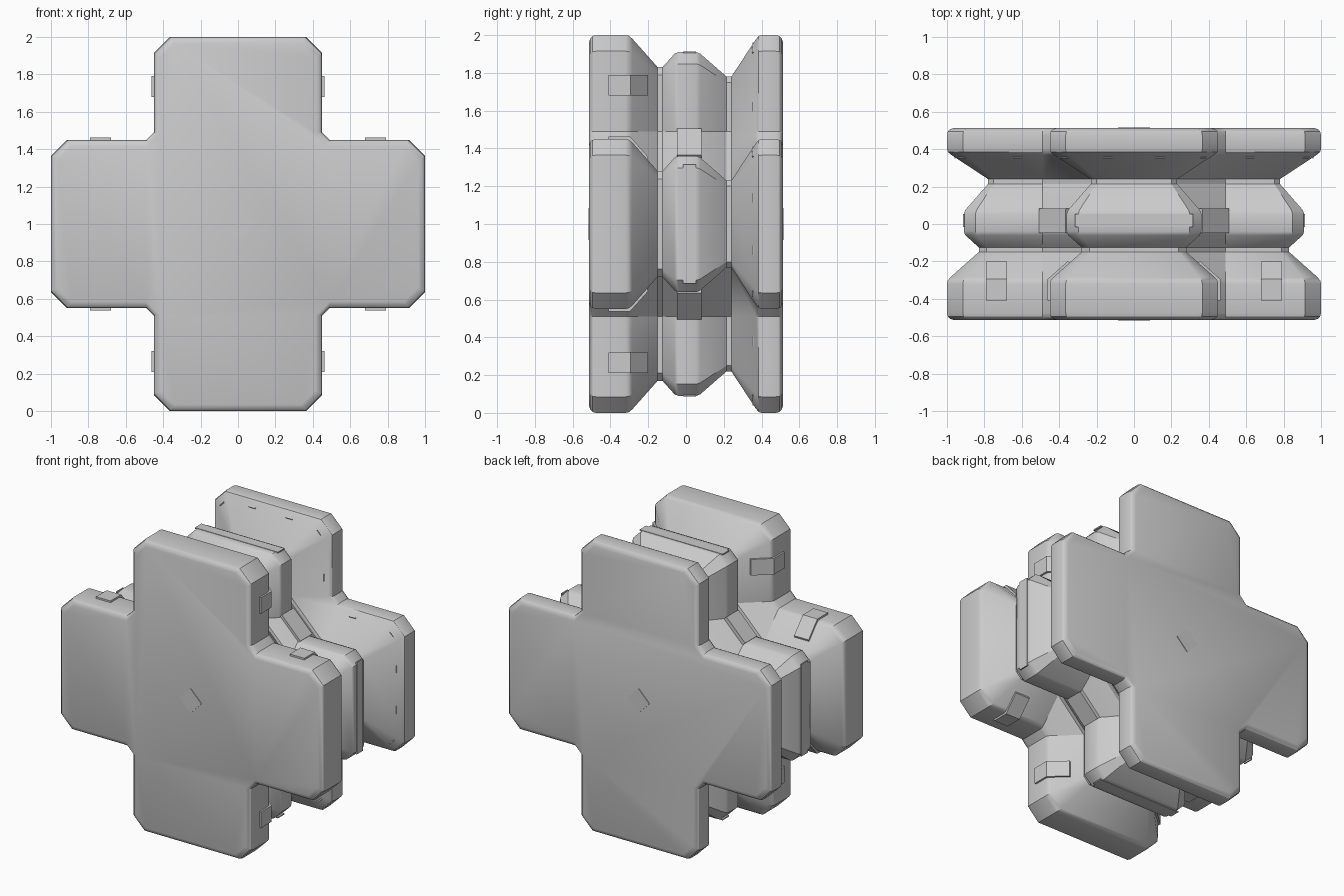
import bpy, bmesh
from math import pi
from mathutils import Matrix, Vector

cube = bpy.data.objects.get("Cube")
if cube:
    bpy.data.objects.remove(cube, do_unlink=True)

# One plain grey for everything
grey = bpy.data.materials.new("light_grey")
grey.use_nodes = True
color = (0.6, 0.6, 0.6, 1)
grey.diffuse_color = color
bsdf = grey.node_tree.nodes["Principled BSDF"]
bsdf.inputs["Base Color"].default_value = color
bsdf.inputs["Roughness"].default_value = 0.6


def finish(name, bm, smooth=False):
    bmesh.ops.recalc_face_normals(bm, faces=bm.faces)
    mesh = bpy.data.meshes.new(name)
    bm.to_mesh(mesh)
    bm.free()
    mesh.materials.append(grey)
    ob = bpy.data.objects.new(name, mesh)
    bpy.context.collection.objects.link(ob)
    if smooth:
        bpy.ops.object.select_all(action='DESELECT')
        bpy.context.view_layer.objects.active = ob
        ob.select_set(True)
        bpy.ops.object.shade_smooth_by_angle(angle=pi / 6)
    return ob


def arm(k):
    """Frame of one arm: the upright arm turned in quarter steps."""
    return Matrix.Translation((0, 0, 1)) @ Matrix.Rotation(k * pi / 2, 4, 'Y')


def loft(bm, rings, caps=True):
    loops = [[bm.verts.new(p) for p in ring] for ring in rings]
    for a, b in zip(loops, loops[1:]):
        for i in range(len(a)):
            j = (i + 1) % len(a)
            bm.faces.new((a[i], a[j], b[j], b[i]))
    if caps:
        bm.faces.new(loops[0])
        bm.faces.new(loops[-1])


def plate(name, frame, center, along, normal, size):
    """Thin box: length, width and thickness along its own axes."""
    t, n = Vector(along).normalized(), Vector(normal).normalized()
    axes = Matrix((t, n.cross(t), n)).transposed().to_4x4()
    bm = bmesh.new()
    bmesh.ops.create_cube(bm, size=1, matrix=frame @ Matrix.Translation(center)
                          @ axes @ Matrix.Diagonal((*size, 1)))
    return finish(name, bm)


# Grooved cross body: one chamfered cross outline, inset along its depth
def cross(y, d):
    h, e, c = 0.45 - d, 1 - d, 0.085 - 0.25 * d
    quarter = [(-h, 0.49), (-h, e - c), (c - h, e), (h - c, e), (h, e - c), (h, 0.49)]
    return [arm(k) @ Vector((x, y, z)) for k in range(4) for x, z in quarter]


depth_inset = [
    (-0.513, 0.035), (-0.507, 0.017), (-0.495, 0.005), (-0.475, 0),
    (-0.32, 0), (-0.303, 0.004), (-0.285, 0.018), (-0.15, 0.17), (-0.125, 0.17),
    (-0.06, 0.098), (-0.04, 0.09), (0.055, 0.09), (0.075, 0.098),
    (0.215, 0.22), (0.24, 0.22), (0.37, 0.022), (0.385, 0.005), (0.4, 0),
    (0.475, 0), (0.495, 0.005), (0.507, 0.017), (0.513, 0.035)]
bm = bmesh.new()
loft(bm, [cross(y, d) for y, d in depth_inset])
finish("cross_body", bm, smooth=True)

# Raised pads folded over the front rim, as (depth, outward) profile
pad_profile = [(-0.41, -0.01), (-0.41, 0.012), (-0.295, 0.012), (-0.2, -0.095),
               (-0.21, -0.12), (-0.305, -0.01)]

for k in range(4):
    frame = arm(k)
    for side in (-1, 1):
        bm = bmesh.new()
        loft(bm, [[frame @ Vector((side * (0.45 + o), y, z)) for y, o in pad_profile]
                  for z in (0.68, 0.79)])
        finish(f"rim_pad_{k}_{side}", bm)

        # Small slots along the back rim's inner slope
        s, d = side, 0.044
        slope = -0.68
        plate("end_slot", frame, (s * 0.14, 0.355, 1 - d), (1, 0, 0),
              (0, slope, 1), (0.05, 0.008, 0.008))
        plate("side_slot", frame, (s * (0.45 - d), 0.355, 0.62), (0, 0, 1),
              (s, slope, 0), (0.05, 0.008, 0.008))
        plate("corner_slot", frame, (s * 0.37, 0.355, 0.92), (s, 0, -1),
              (s, slope, 1), (0.04, 0.008, 0.008))

    # Strip on the end of the middle ridge, and brace in the inner corner
    plate("ridge_strip", frame, (0, 0.018, 0.909), (1, 0, 0), (0, 0, 1),
          (0.63, 0.07, 0.008))
    plate("corner_brace", frame, (0.426, 0.018, 0.426), (1, 0, -1), (1, 0, 1),
          (0.2, 0.13, 0.028))

# Diamond badges on the front and back
for name, s in (("front_diamond", -1), ("back_diamond", 1)):
    plate(name, arm(0), (0, s * 0.513, 0), (1, 0, 1), (0, s, 0), (0.12, 0.12, 0.008))
